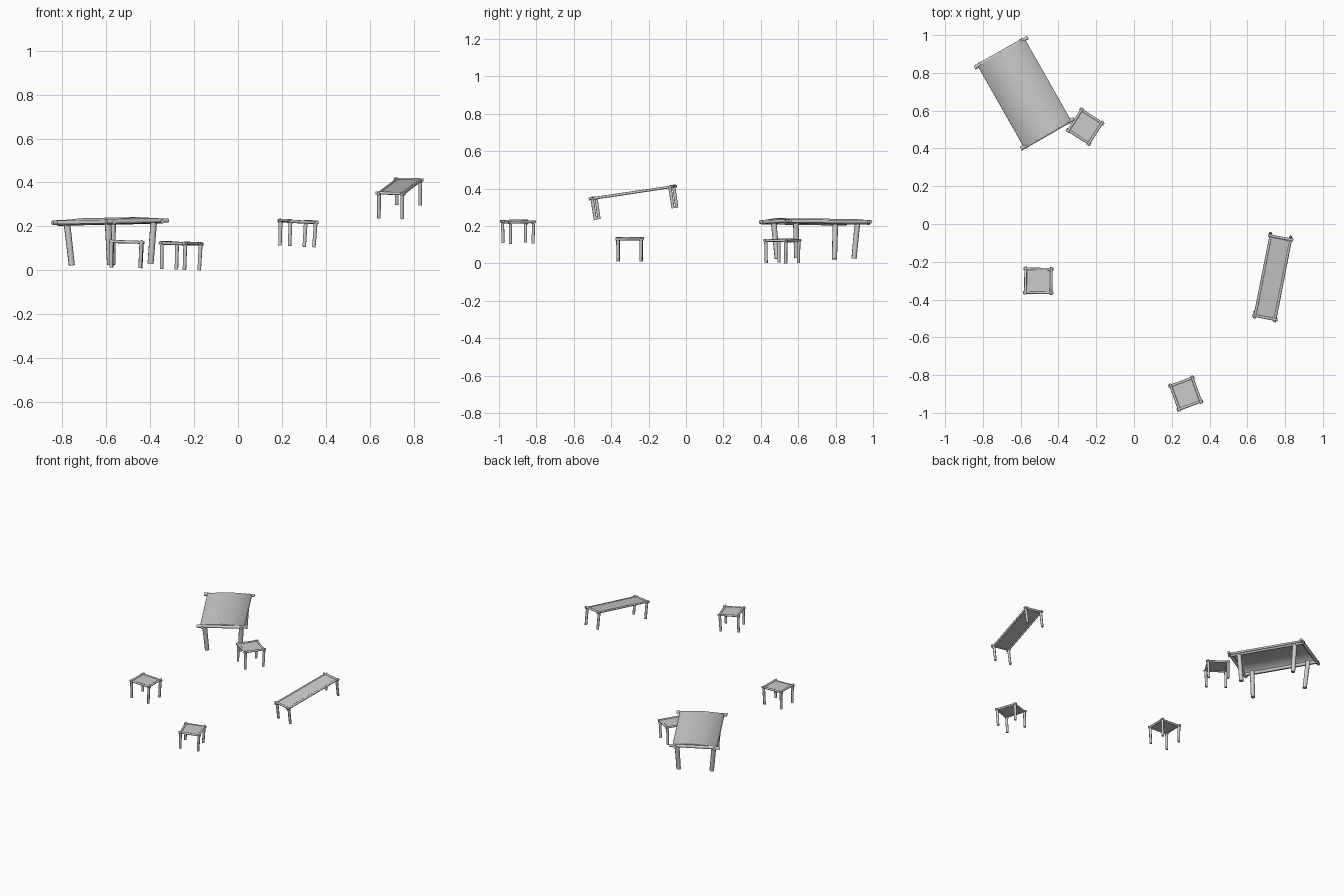
import bpy, bmesh, math
from mathutils import Matrix, Vector

if "Cube" in bpy.data.objects:
    bpy.data.objects.remove(bpy.data.objects["Cube"])


def make_object(name, bm, mat, angle=50):
    bmesh.ops.recalc_face_normals(bm, faces=bm.faces[:])
    mesh = bpy.data.meshes.new(name)
    bm.to_mesh(mesh)
    bm.free()
    mesh.transform(mat)
    ob = bpy.data.objects.new(name, mesh)
    bpy.context.collection.objects.link(ob)
    bpy.ops.object.select_all(action='DESELECT')
    ob.select_set(True)
    bpy.context.view_layer.objects.active = ob
    bpy.ops.object.shade_smooth_by_angle(angle=math.radians(angle))
    return ob


def pole(name, a, b, r1, r2, mat):
    """Round wooden pole from a to b."""
    a, b = Vector(a), Vector(b)
    d = b - a
    m = Matrix.Translation((a + b) / 2) @ d.to_track_quat('Z', 'Y').to_matrix().to_4x4()
    bm = bmesh.new()
    bmesh.ops.create_cone(bm, cap_ends=True, segments=8, radius1=r1, radius2=r2,
                          depth=d.length, matrix=m)
    make_object(name, bm, mat)


def panel(name, length, width, z, thick, skirt, mat):
    """Thin board; with a skirt its long edges fold softly down over the rails."""
    bm = bmesh.new()
    w, t = width / 2, thick
    if skirt:
        outer = [(-w, z - skirt), (-w + .004, z - .006), (0, z + .003),
                 (w - .004, z - .006), (w, z - skirt)]
        inner = [(w - t, z - skirt), (w - t - .004, z - .006 - t), (0, z - t),
                 (-w + t + .004, z - .006 - t), (-w + t, z - skirt)]
        profile = outer + inner
    else:
        profile = [(-w, z), (w, z), (w, z - t), (-w, z - t)]
    face = bm.faces.new([bm.verts.new((-length / 2, y, zz)) for y, zz in profile])
    ext = bmesh.ops.extrude_face_region(bm, geom=[face])
    moved = [v for v in ext['geom'] if isinstance(v, bmesh.types.BMVert)]
    bmesh.ops.translate(bm, verts=moved, vec=(length, 0, 0))
    make_object(name, bm, mat, 86 if skirt else 50)


def furniture(name, loc, rot, tilt, L, W, H, r, over, leg, lean, top, skirt=0.0):
    """Rails crossing at the corners, a board, and four legs. L, W: rail spacing."""
    mat = (Matrix.Translation(loc) @ Matrix.Rotation(tilt[0], 4, 'X')
           @ Matrix.Rotation(tilt[1], 4, 'Y') @ Matrix.Rotation(math.radians(rot), 4, 'Z'))
    x, y = L / 2, W / 2
    ox, oy = x + over[0], y + over[1]
    zl, ze = H - r * 1.25, H - r * 0.9
    for s, side in ((-1, 'left'), (1, 'right')):
        pole(f"{name}_{side}_long_rail", (-ox, s * y, zl), (ox, s * y, zl), r, r * .9, mat)
        pole(f"{name}_{side}_end_rail", (s * x, -oy, ze), (s * x, oy, ze), r, r * .9, mat)
        for e, end in ((-1, 'front'), (1, 'back')):
            px, py = s * leg[0], e * leg[1]
            pole(f"{name}_{side}_{end}_leg", (px - s * lean, py - e * lean, 0),
                 (px, py, H - r * .6), leg[2] * .92, leg[2], mat)
    panel(f"{name}_top", top[0], top[1], top[2], 0.005, skirt, mat)


# big table with a draped top covering the rails
furniture("table", (-0.577, 0.693, 0.026), -60.4, (0, -0.02), 0.494, 0.252, 0.206, 0.011,
          (0.012, 0.036), (0.19, 0.12, 0.0155), 0.014, (0.495, 0.288, 0.211), 0.022)

# bench, standing on a slope
furniture("bench", (0.735, -0.267, 0.266), 79, (0.147, 0), 0.435, 0.108, 0.124, 0.0075,
          (0.014, 0.014), (0.214, 0.054, 0.009), 0, (0.43, 0.105, 0.118))

# three stools
stools = [("left", (-0.51, -0.301, 0.012), -1, 0.03, 0.136, 0.125, 0.127),
          ("table_side", (-0.262, 0.515, 0.003), -33, 0.03, 0.128, 0.128, 0.128),
          ("front", (0.268, -0.898, 0.109), 20, 0.05, 0.122, 0.132, 0.122)]
for name, loc, rot, ry, l, w, h in stools:
    furniture(name + "_stool", loc, rot, (0, ry), l, w, h, 0.0075, (0.012, 0.012),
              (l / 2, w / 2, 0.009), 0.002, (l, w, h - 0.006))
